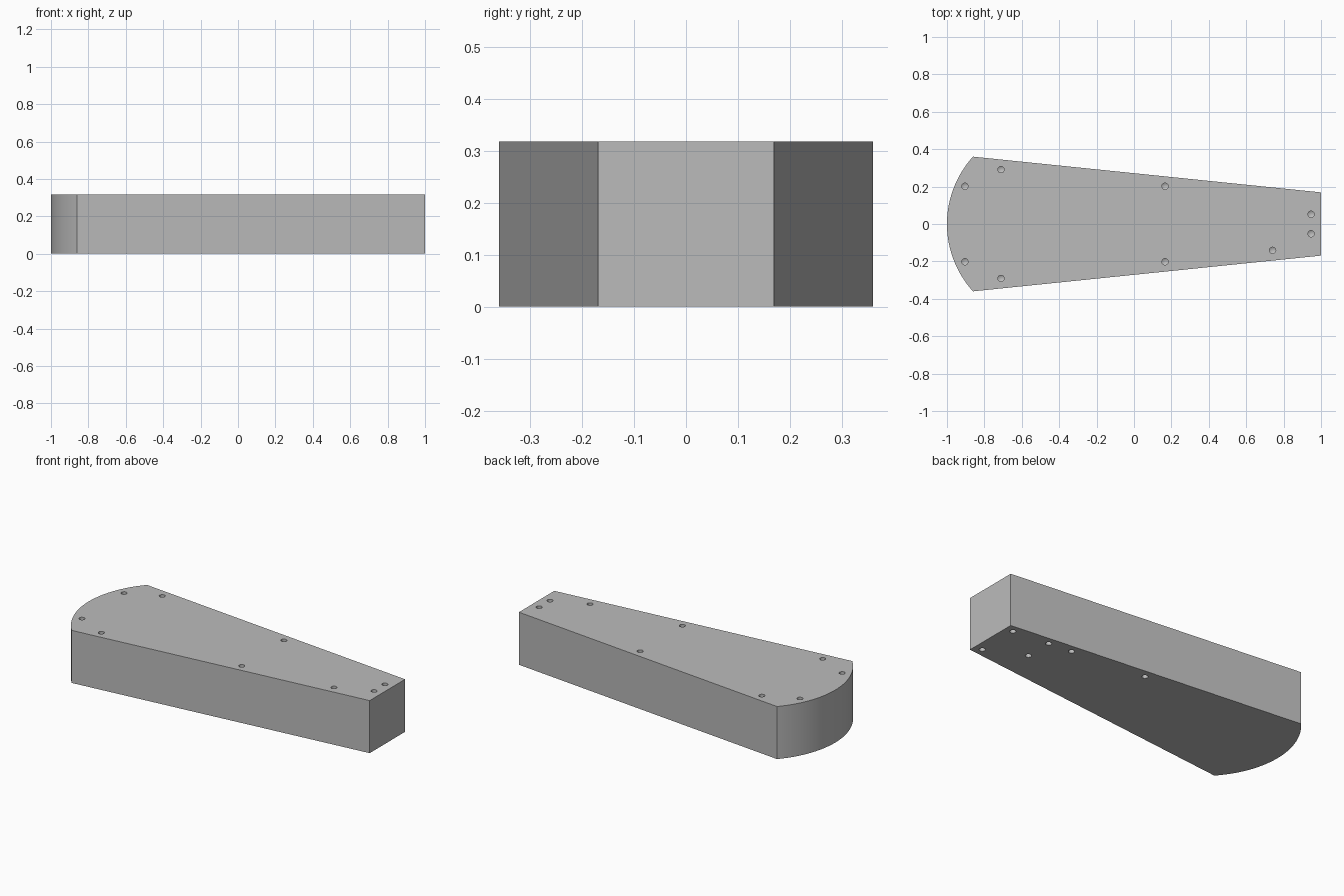
import bpy, bmesh, math
from mathutils import Matrix

cube = bpy.data.objects.get("Cube")
if cube:
    bpy.data.objects.remove(cube, do_unlink=True)

HEIGHT = 0.318
WIDE_X, WIDE_Y, NARROW_Y = -0.861, 0.36, 0.169
HOLE_R, HOLE_DEPTH = 0.017, 0.07

grey = bpy.data.materials.new("plain_grey")
grey.use_nodes = True
colour = (0.5, 0.5, 0.5, 1)
grey.diffuse_color = colour
grey.node_tree.nodes["Principled BSDF"].inputs["Base Color"].default_value = colour


def make_object(name, bm):
    bmesh.ops.recalc_face_normals(bm, faces=bm.faces)
    mesh = bpy.data.meshes.new(name)
    bm.to_mesh(mesh)
    bm.free()
    mesh.materials.append(grey)
    obj = bpy.data.objects.new(name, mesh)
    bpy.context.collection.objects.link(obj)
    return obj


# Tapered body: straight sides, flat narrow end, curved wide end
sagitta = 1 + WIDE_X
radius = (WIDE_Y ** 2 + sagitta ** 2) / (2 * sagitta)
half_angle = math.asin(WIDE_Y / radius)
steps = 40
outline = [(1, -NARROW_Y), (1, NARROW_Y)]
for i in range(steps + 1):
    a = half_angle * (1 - 2 * i / steps)
    outline.append((radius - 1 - radius * math.cos(a), radius * math.sin(a)))

bm = bmesh.new()
base = bm.faces.new([bm.verts.new((x, y, 0)) for x, y in outline])
top = bmesh.ops.extrude_face_region(bm, geom=[base])["geom"]
bmesh.ops.translate(bm, vec=(0, 0, HEIGHT),
                    verts=[v for v in top if isinstance(v, bmesh.types.BMVert)])
body = make_object("tapered_body", bm)

# Drilled holes with pointed bottoms
top_holes = [(0.741, -0.141)]
for x, y in [(-0.904, 0.202), (-0.711, 0.291), (0.166, 0.202), (0.947, 0.052)]:
    top_holes += [(x, y), (x, -y)]
bottom_holes = [(0.95, -0.127), (0.95, 0.127), (0.72, -0.018),
                (0.72, 0.15), (0.573, 0.164), (0.1, 0.21)]


def add_drill(bm, x, y, z, direction):
    tip = HOLE_R * 0.6
    rings = [(HOLE_R, 0.02), (HOLE_R, -HOLE_DEPTH)]
    loops = []
    for r, h in rings:
        loops.append([bm.verts.new((x + r * math.cos(k * math.tau / 24),
                                    y + r * math.sin(k * math.tau / 24),
                                    z + direction * h)) for k in range(24)])
    point = bm.verts.new((x, y, z - direction * (HOLE_DEPTH + tip)))
    bm.faces.new(loops[0])
    for k in range(24):
        n = (k + 1) % 24
        bm.faces.new((loops[0][k], loops[0][n], loops[1][n], loops[1][k]))
        bm.faces.new((loops[1][k], loops[1][n], point))


bm = bmesh.new()
for x, y in top_holes:
    add_drill(bm, x, y, HEIGHT, 1)
for x, y in bottom_holes:
    add_drill(bm, x, y, 0, -1)
drills = make_object("hole_cutter", bm)
drills.hide_render = True

# Cut the holes, then discard the cutter
cut = body.modifiers.new("holes", "BOOLEAN")
cut.operation = "DIFFERENCE"
cut.solver = "EXACT"
cut.object = drills
bpy.ops.object.select_all(action="DESELECT")
bpy.context.view_layer.objects.active = body
body.select_set(True)
bpy.ops.object.modifier_apply(modifier=cut.name)
bpy.data.objects.remove(drills, do_unlink=True)
bpy.ops.object.shade_smooth_by_angle(angle=math.radians(30))
